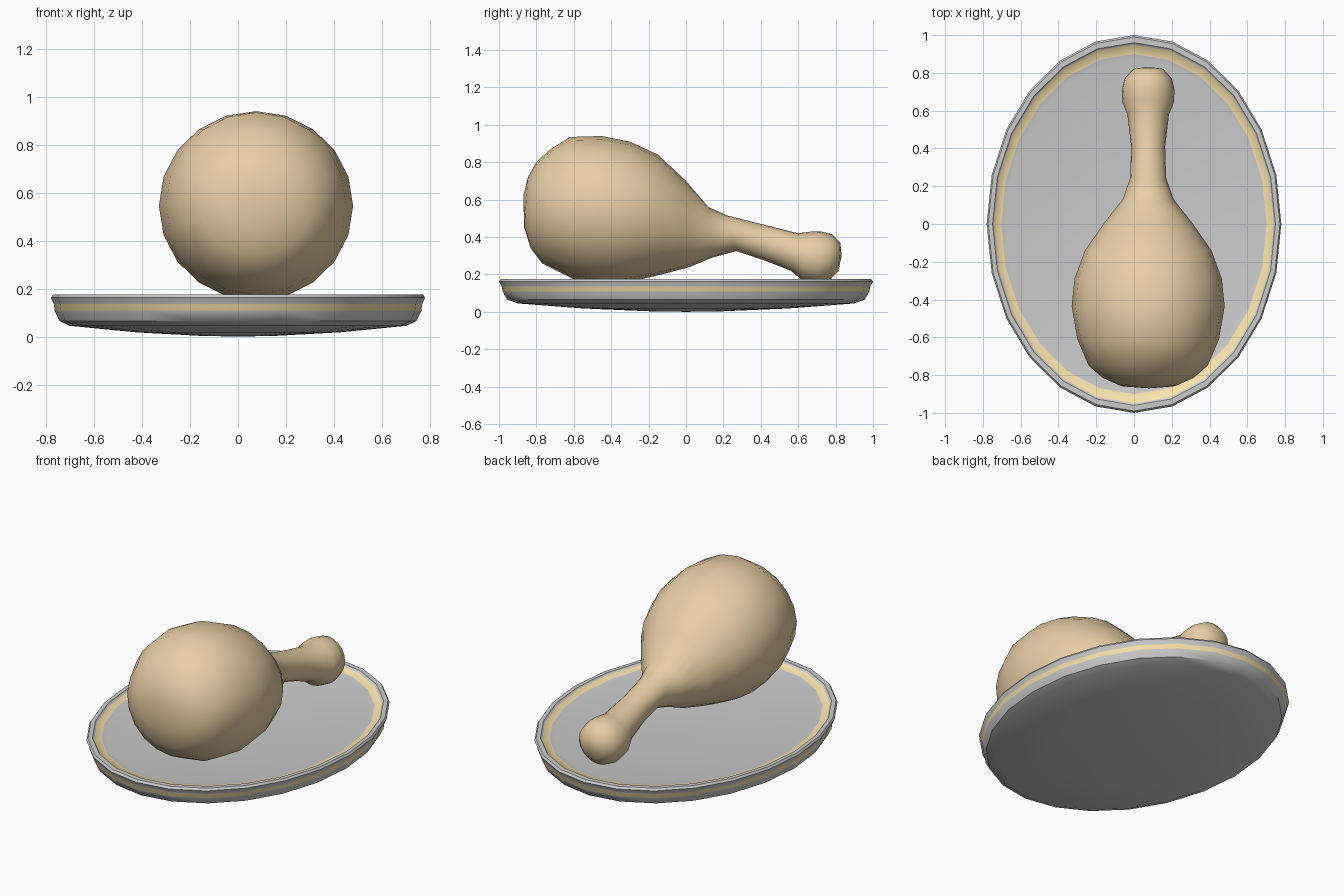
import bpy, bmesh
from math import sin, cos, pi, radians

if "Cube" in bpy.data.objects:
    bpy.data.objects.remove(bpy.data.objects["Cube"])


def material(name, rgb):
    m = bpy.data.materials.new(name)
    m.diffuse_color = (*rgb, 1)
    m.use_nodes = True
    m.node_tree.nodes["Principled BSDF"].inputs["Base Color"].default_value = m.diffuse_color
    return m


def skin(name, rings, start, end, mats, band_mats=None, angle=40):
    """Bridge rings of points, closing both ends with a pole point."""
    bm = bmesh.new()
    loops = [[bm.verts.new(p) for p in ring] for ring in rings]
    n = len(loops[0])
    first, last = bm.verts.new(start), bm.verts.new(end)
    for k, (a, b) in enumerate(zip(loops, loops[1:])):
        for i in range(n):
            j = (i + 1) % n
            f = bm.faces.new((a[i], a[j], b[j], b[i]))
            f.material_index = (band_mats or {}).get(k, 0)
    for i in range(n):
        j = (i + 1) % n
        bm.faces.new((first, loops[0][j], loops[0][i]))
        bm.faces.new((last, loops[-1][i], loops[-1][j]))
    bmesh.ops.recalc_face_normals(bm, faces=bm.faces)
    me = bpy.data.meshes.new(name)
    bm.to_mesh(me)
    bm.free()
    for m in mats:
        me.materials.append(m)
    ob = bpy.data.objects.new(name, me)
    bpy.context.collection.objects.link(ob)
    bpy.ops.object.select_all(action='DESELECT')
    ob.select_set(True)
    bpy.context.view_layer.objects.active = ob
    bpy.ops.object.shade_smooth_by_angle(angle=radians(angle))
    return ob


grey = material("plate_grey", (0.8, 0.8, 0.8))
gold = material("gold_trim", (0.95, 0.78, 0.42))
tan = material("roast_tan", (0.8, 0.62, 0.38))

# Oval plate: (fraction of radius, height), from underside over the rim to the inside
plate = [(0.20, 0.003), (0.55, 0.018), (0.90, 0.045), (0.955, 0.065), (0.98, 0.108),
         (0.985, 0.135), (1.0, 0.162), (0.99, 0.175), (0.96, 0.175), (0.95, 0.165),
         (0.90, 0.155), (0.87, 0.15)]
N = 24
skin("plate",
     [[(0.78 * r * sin(2 * pi * i / N), r * cos(2 * pi * i / N), z) for i in range(N)]
      for r, z in plate],
     (0, 0, 0), (0, 0, 0.15), [grey, gold], {4: 1, 9: 1})

# Drumstick: top y, top z, bottom y, bottom z, half width of each section
sections = [
    (-.845, .72, -.865, .45, .15), (-.80, .80, -.83, .34, .24), (-.73, .865, -.77, .26, .315),
    (-.62, .935, -.60, .175, .375), (-.45, .94, -.42, .15, .405), (-.30, .91, -.28, .165, .39),
    (-.15, .84, -.13, .20, .335), (0, .70, .02, .24, .23), (.12, .56, .14, .29, .135),
    (.22, .515, .27, .325, .095), (.40, .47, .42, .275, .09), (.60, .42, .56, .22, .11),
    (.66, .428, .62, .17, .135), (.72, .43, .70, .15, .14), (.78, .415, .76, .165, .125),
    (.825, .37, .815, .22, .08)]
S = 20
rings = []
for ty, tz, by, bz, w in sections:
    ring = []
    for i in range(S):
        a = 2 * pi * i / S
        t = (1 + sin(a)) / 2
        ring.append((0.075 + w * cos(a), by + (ty - by) * t, bz + (tz - bz) * t))
    rings.append(ring)
skin("drumstick", rings, (0.08, -0.87, 0.62), (0.075, 0.832, 0.30), [tan], angle=60)
